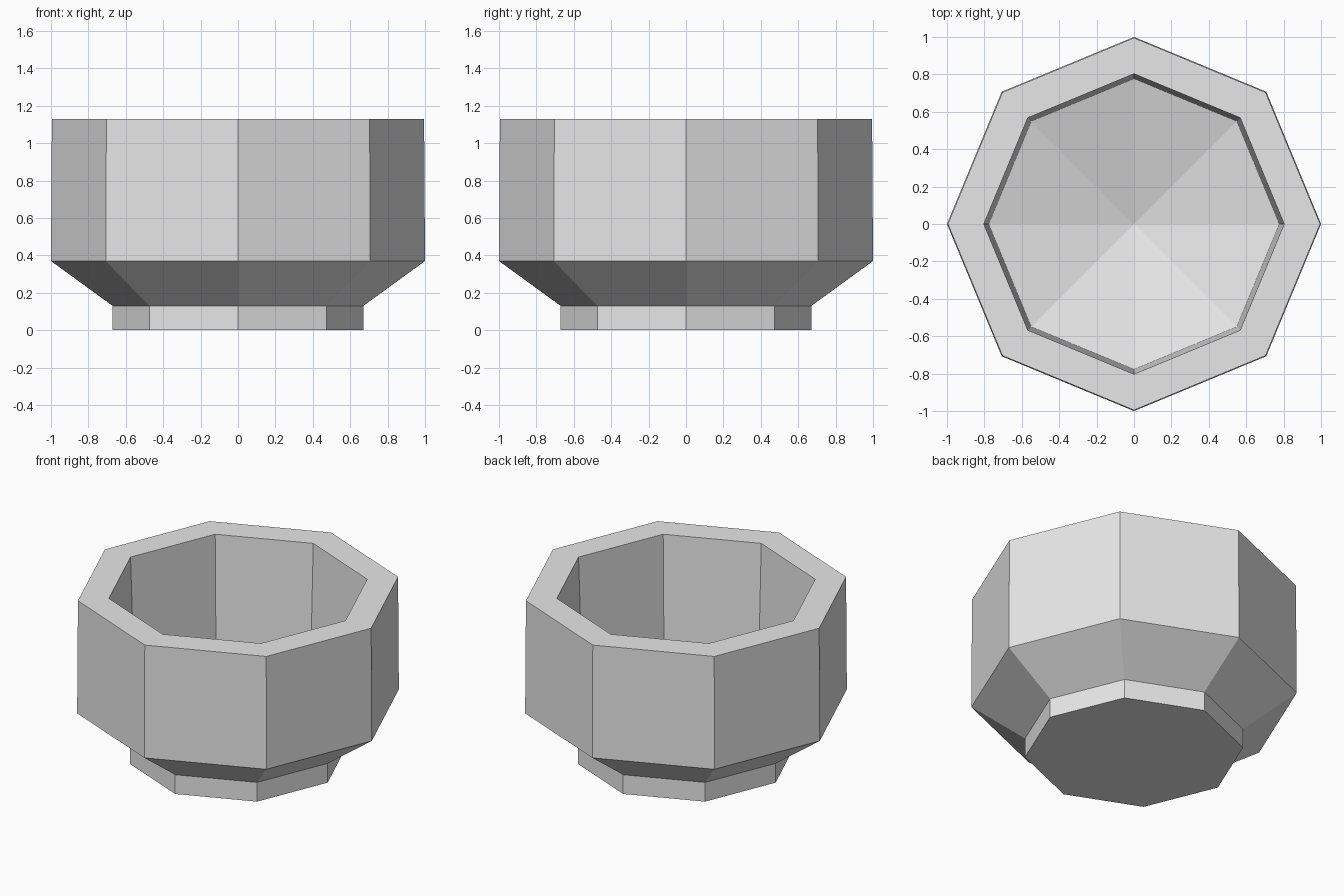
import bpy, bmesh
from math import cos, sin, tau

SIDES = 8

# Remove the default object
cube = bpy.data.objects.get("Cube")
if cube:
    bpy.data.objects.remove(cube, do_unlink=True)

# Single plain material
grey = bpy.data.materials.new("light grey")
grey.use_nodes = True
colour = (0.8, 0.8, 0.8, 1.0)
grey.diffuse_color = colour
grey.node_tree.nodes["Principled BSDF"].inputs["Base Color"].default_value = colour


def ring(bm, radius, z):
    return [bm.verts.new((radius * cos(tau * i / SIDES), radius * sin(tau * i / SIDES), z))
            for i in range(SIDES)]


def bridge(bm, lower, upper):
    for i in range(SIDES):
        j = (i + 1) % SIDES
        bm.faces.new((lower[i], lower[j], upper[j], upper[i]))


# Pot profile: foot, flared shoulder, wall, rim, inner wall
profile = [
    (0.67, 0.0), (0.67, 0.13),
    (1.0, 0.37), (0.995, 1.13),
    (0.803, 1.13), (0.777, 0.37),
]

bm = bmesh.new()
rings = [ring(bm, r, z) for r, z in profile]
for lower, upper in zip(rings, rings[1:]):
    bridge(bm, lower, upper)

# Flat base
bm.faces.new(list(reversed(rings[0])))

# Sunken inner floor, a shallow faceted funnel
centre = bm.verts.new((0, 0, 0.16))
floor = rings[-1]
for i in range(SIDES):
    bm.faces.new((floor[i], floor[(i + 1) % SIDES], centre))

bmesh.ops.recalc_face_normals(bm, faces=bm.faces)
mesh = bpy.data.meshes.new("pot")
bm.to_mesh(mesh)
bm.free()
mesh.materials.append(grey)
pot = bpy.data.objects.new("pot", mesh)
bpy.context.collection.objects.link(pot)
